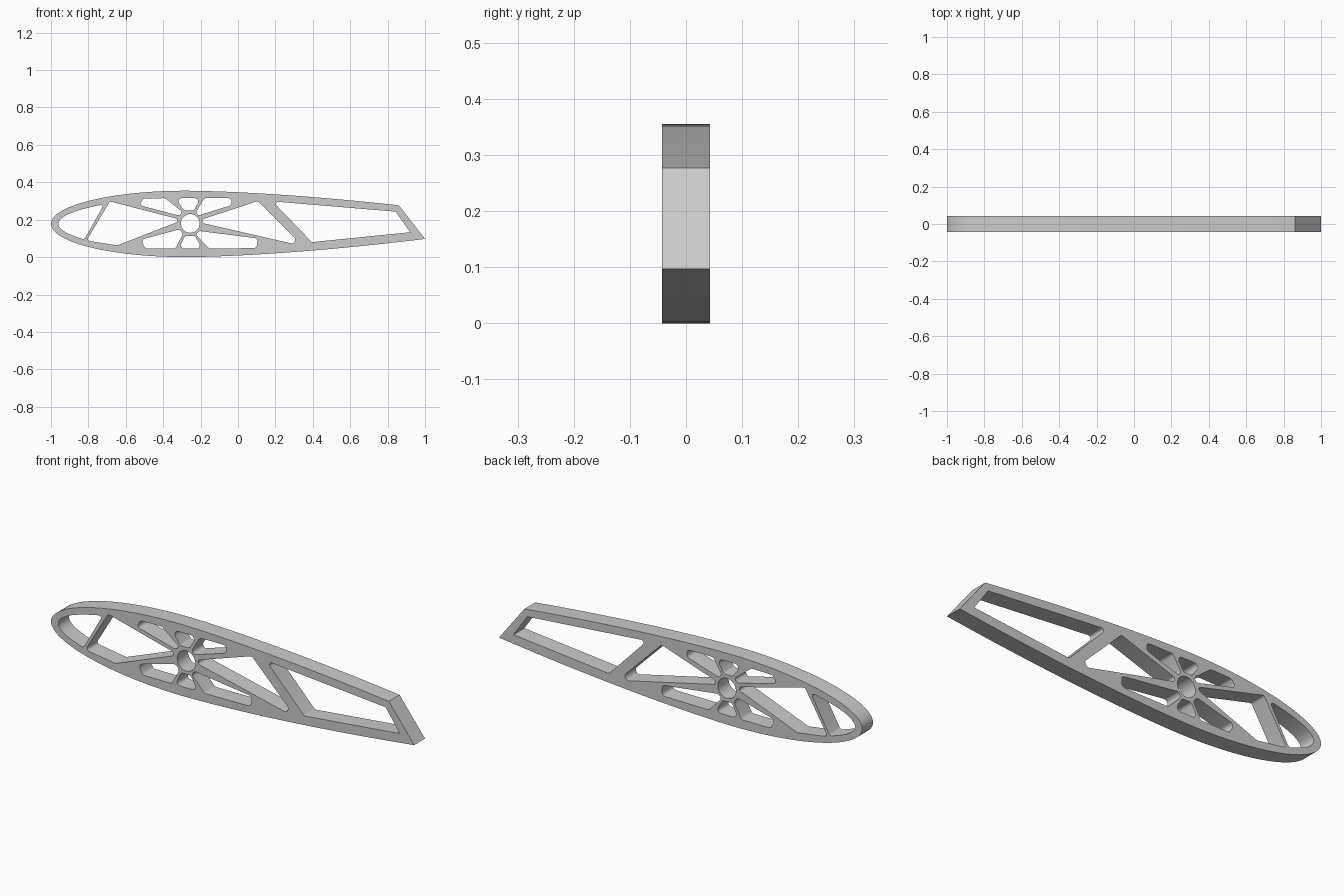
import bpy, bmesh, math
from mathutils import Vector

cube = bpy.data.objects.get("Cube")
if cube:
    bpy.data.objects.remove(cube, do_unlink=True)

MID, CREST, HALF = 0.1775, -0.28, 0.0425
HUB = (-0.255, 0.18)


def rounded(points, radius=0.018, steps=5):
    """Polygon with every corner replaced by an arc."""
    pts = [Vector(p) for p in points]
    out = []
    for i, p in enumerate(pts):
        a, b = pts[i - 1] - p, pts[(i + 1) % len(pts)] - p
        half = a.angle(b) / 2
        trim = min(radius / math.tan(half), 0.45 * a.length, 0.45 * b.length)
        r = trim * math.tan(half)
        u, v = a.normalized(), b.normalized()
        centre = p + (u + v).normalized() * (r / math.sin(half))
        start, end = p + u * trim - centre, p + v * trim - centre
        sweep = start.angle_signed(end)
        for k in range(steps + 1):
            t = -sweep * k / steps
            c, s = math.cos(t), math.sin(t)
            out.append(centre + Vector((start.x * c - start.y * s,
                                        start.x * s + start.y * c)))
    return out


def nose(length, height, a0, a1, n):
    """Elliptical leading edge, swept from the lower to the upper side."""
    angles = [a0 + (a1 - a0) * i / n for i in range(n + 1)]
    return [Vector((CREST - length * math.cos(a), MID + height * math.sin(a)))
            for a in angles]


def tail(end_x, end_z, sign, n=20):
    """Gently falling surface from the crest to the trailing edge."""
    top = MID + sign * MID
    return [Vector((CREST + (end_x - CREST) * i / n,
                    top + (end_z - top) * (i / n) ** 1.6)) for i in range(1, n + 1)]


# Outer aerofoil outline with a slanted trailing edge
outline = nose(0.72, MID, -math.pi / 2, math.pi / 2, 48)
outline += tail(0.86, 0.277, 1) + tail(1.0, 0.097, -1)[::-1]

# Nose opening: inner arc closed by the slanted strut
arc = nose(0.68, 0.135, -0.55, 0.78, 24)
corners = rounded([arc[-1], (-0.715, 0.283), (-0.822, 0.094), arc[0]], 0.014)
nose_hole = arc + corners[6:18]

# Shaft hole
hub_hole = [Vector((HUB[0] + 0.05 * math.cos(a), HUB[1] + 0.05 * math.sin(a)))
            for a in (math.tau * i / 40 for i in range(40))]

holes = [
    nose_hole, hub_hole,
    # large openings ahead of and behind the hub
    rounded([(-0.685, 0.298), (-0.325, 0.205), (-0.325, 0.187),
             (-0.645, 0.063), (-0.81, 0.088)], 0.012),
    rounded([(-0.19, 0.202), (0.105, 0.30), (0.31, 0.095),
             (0.295, 0.071), (-0.19, 0.182)], 0.015),
    # three openings above the hub
    rounded([(-0.53, 0.278), (-0.505, 0.313), (-0.39, 0.315),
             (-0.295, 0.24), (-0.315, 0.222)]),
    rounded([(-0.335, 0.315), (-0.2, 0.315), (-0.237, 0.248), (-0.287, 0.248)]),
    rounded([(-0.18, 0.315), (-0.035, 0.315), (-0.035, 0.278),
             (-0.212, 0.222), (-0.225, 0.24)]),
    # three openings below the hub
    rounded([(-0.52, 0.093), (-0.495, 0.046), (-0.335, 0.046),
             (-0.293, 0.125), (-0.315, 0.148)]),
    rounded([(-0.283, 0.114), (-0.232, 0.114), (-0.19, 0.046), (-0.317, 0.046)]),
    rounded([(-0.21, 0.14), (0.105, 0.1), (0.1, 0.048),
             (-0.155, 0.046), (-0.225, 0.12)]),
    # rear opening
    rounded([(0.185, 0.298), (0.843, 0.243), (0.92, 0.133), (0.395, 0.08)], 0.012),
]
# the rear opening keeps crisp corners at the trailing edge
holes[-1][6:18] = [Vector((0.843, 0.243)), Vector((0.92, 0.133))]

# Filled and extruded flat profile
curve = bpy.data.curves.new("wing_rib_profile", "CURVE")
curve.dimensions = "2D"
curve.fill_mode = "BOTH"
curve.extrude = HALF
for loop in [outline] + holes:
    spline = curve.splines.new("POLY")
    spline.points.add(len(loop) - 1)
    for point, p in zip(spline.points, loop):
        point.co = (p.x, p.y, 0, 1)
    spline.use_cyclic_u = True
rib = bpy.data.objects.new("wing_rib", curve)
bpy.context.collection.objects.link(rib)
rib.rotation_euler.x = math.pi / 2

bpy.ops.object.select_all(action="DESELECT")
rib.select_set(True)
bpy.context.view_layer.objects.active = rib
bpy.ops.object.convert(target="MESH")
bpy.ops.object.transform_apply(location=False, rotation=True, scale=False)

# Weld the caps to the walls
bm = bmesh.new()
bm.from_mesh(rib.data)
bmesh.ops.remove_doubles(bm, verts=bm.verts, dist=0.0002)
bmesh.ops.recalc_face_normals(bm, faces=bm.faces)
bm.to_mesh(rib.data)
bm.free()
bpy.ops.object.shade_smooth_by_angle(angle=math.radians(30))

# Plain grey
grey = bpy.data.materials.new("plain_grey")
grey.use_nodes = True
grey.diffuse_color = (0.6, 0.6, 0.6, 1)
grey.node_tree.nodes["Principled BSDF"].inputs["Base Color"].default_value = (0.6, 0.6, 0.6, 1)
rib.data.materials.clear()
rib.data.materials.append(grey)
